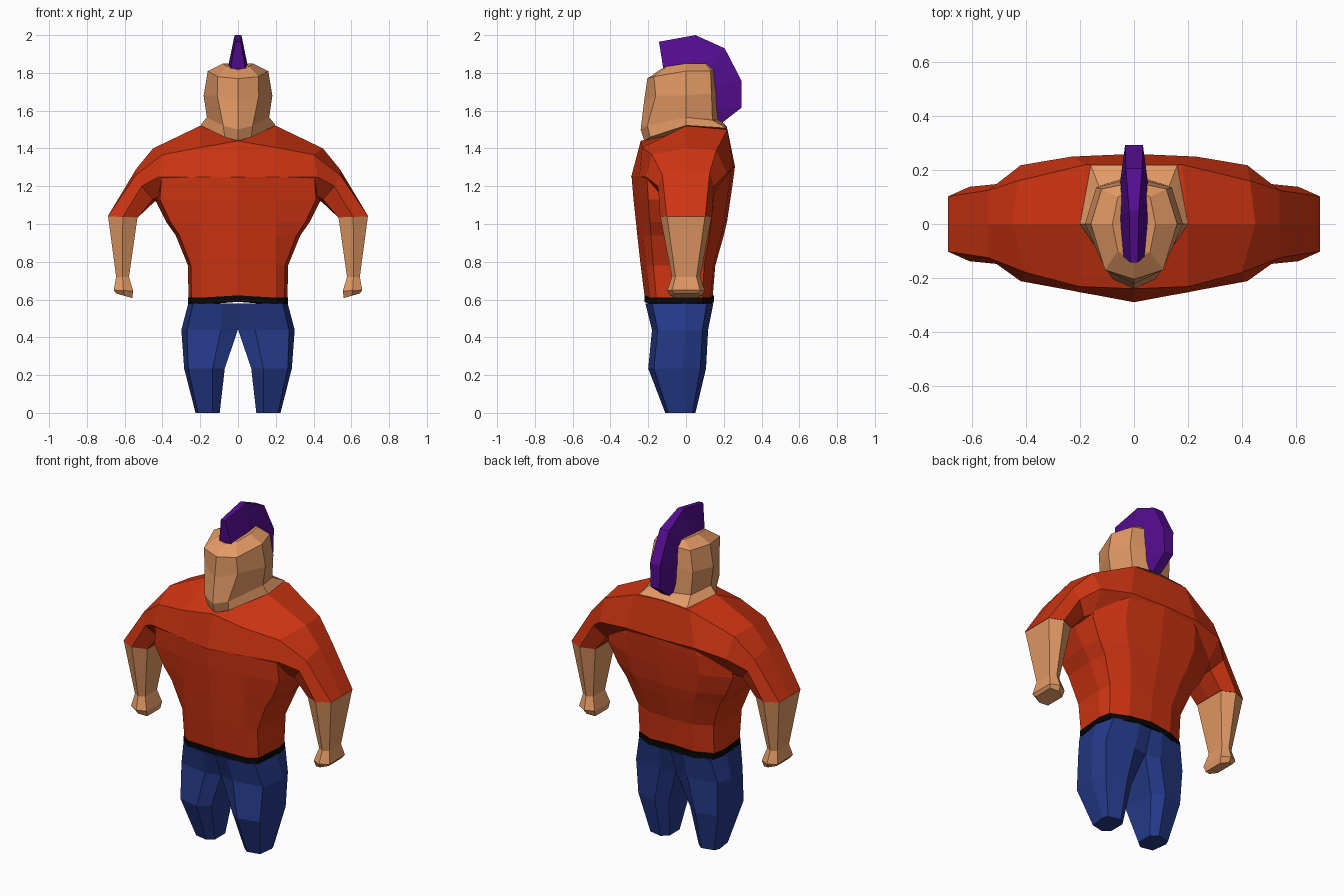
import bpy, bmesh


def material(name, rgb):
    m = bpy.data.materials.new(name)
    m.diffuse_color = (*rgb, 1)
    return m


SHIRT = material("red_cloth", (0.62, 0.035, 0.006))
SKIN = material("skin", (0.76, 0.32, 0.13))
DENIM = material("blue_denim", (0.018, 0.042, 0.25))
HAIR = material("purple_hair", (0.09, 0.004, 0.28))
BLACK = material("black_leather", (0.002, 0.002, 0.002))


def loft(name, rings, mat, closed=True, caps=(True, True)):
    """Skin the +x half of a part through its rings, then mirror it."""
    bm = bmesh.new()
    vs = [[bm.verts.new(p) for p in r] for r in rings]
    n = len(vs[0])
    for a, b in zip(vs, vs[1:]):
        for i in range(n if closed else n - 1):
            j = (i + 1) % n
            bm.faces.new((a[i], a[j], b[j], b[i]))
    if caps[0]:
        bm.faces.new(vs[0])
    if caps[1]:
        bm.faces.new(vs[-1])
    bmesh.ops.mirror(bm, geom=bm.verts[:] + bm.edges[:] + bm.faces[:],
                     axis='X', merge_dist=0.0002)
    bmesh.ops.recalc_face_normals(bm, faces=bm.faces[:])
    me = bpy.data.meshes.new(name)
    bm.to_mesh(me)
    bm.free()
    me.materials.append(mat)
    ob = bpy.data.objects.new(name, me)
    bpy.context.collection.objects.link(ob)
    return ob


# Torso: half rings from waist to chest (z, half width, front y, back y)
def torso_ring(z, w, f, b, lift=0.0):
    return [(0, f, z + lift), (0.20, 0.88 * f, z), (0.94 * w, 0.72 * f, z), (w, 0.02, z),
            (0.94 * w, 0.62 * b, z), (0.55 * w, 0.93 * b, z), (0, b, z + lift)]


loft("torso", [torso_ring(*r) for r in (
    (0.60, 0.262, -0.217, 0.14),
    (0.78, 0.265, -0.24, 0.155),
    (0.94, 0.33, -0.258, 0.20),
    (1.01, 0.38, -0.265, 0.217),
    (1.13, 0.44, -0.278, 0.235),
    (1.25, 0.43, -0.288, 0.252),
    (1.30, 0.40, -0.25, 0.258))], SHIRT, closed=False)

# Belt
loft("belt", [torso_ring(z, 0.265, -0.221, 0.148, 0.012) for z in (0.576, 0.61)],
     BLACK, closed=False)


# Rings of eight for the arms, starting at the outer side, front first
def arm_ring(x0, x1, ry, z_out, z_in, flat=0.74):
    xm, zm = (x0 + x1) / 2, (z_out + z_in) / 2
    half = [(x1, -flat * ry, z_out), (xm, -ry, zm), (x0, -flat * ry, z_in)]
    back = [(x, -y, z) for x, y, z in reversed(half)]
    return [(x1, 0, z_out)] + half + [(x0, 0, z_in)] + back


# Shoulders and sleeves: sections from the centre line outwards
centre = [(0, 0, 1.50), (0, -0.24, 1.44), (0, -0.29, 1.25), (0, -0.20, 1.15),
          (0, 0, 1.12), (0, 0.18, 1.15), (0, 0.26, 1.30), (0, 0.215, 1.51)]
collar = [(0.20, 0, 1.52), (0.20, -0.232, 1.405), (0.23, -0.247, 1.25), (0.23, -0.18, 1.15),
          (0.23, 0, 1.12), (0.23, 0.15, 1.15), (0.23, 0.25, 1.30), (0.18, 0.22, 1.50)]
deltoid = [(0.45, 0, 1.40), (0.40, -0.18, 1.367), (0.42, -0.212, 1.25), (0.41, -0.13, 1.15),
           (0.40, 0, 1.12), (0.41, 0.14, 1.15), (0.42, 0.218, 1.27), (0.43, 0.16, 1.39)]
upper = [(0.54, 0, 1.29), (0.54, -0.125, 1.26), (0.51, -0.148, 1.20), (0.45, -0.11, 1.13),
         (0.44, 0, 1.12), (0.45, 0.11, 1.13), (0.51, 0.148, 1.20), (0.54, 0.125, 1.27)]
cuff = arm_ring(0.53, 0.69, 0.138, 1.04, 1.035)
loft("shoulders_and_sleeves", [centre, collar, deltoid, upper, cuff], SHIRT,
     caps=(False, True))

# Forearms and fists
loft("forearms_and_fists", [
    arm_ring(0.532, 0.688, 0.136, 1.042, 1.037),
    arm_ring(0.577, 0.645, 0.075, 0.72, 0.72),
    arm_ring(0.555, 0.658, 0.10, 0.65, 0.645),
    arm_ring(0.56, 0.645, 0.082, 0.632, 0.608)], SKIN)


# Trousers (z, inner x, outer x, front y, back y, fullness of the inner corners)
def leg_ring(z, x0, x1, f, b, k):
    w, m = x1 - x0, (f + b) / 2
    h = (b - f) / 2
    side = [(x0, k), (x0 + 0.3 * w, 1), (x0 + 0.9 * w, 0.8)]
    return ([(x, m - t * h, z) for x, t in side] + [(x1, m + 0.03, z)]
            + [(x, m + t * h, z) for x, t in reversed(side)])


loft("trousers", [leg_ring(*r) for r in (
    (0.00, 0.097, 0.225, -0.11, 0.05, 0.6),
    (0.235, 0.07, 0.285, -0.20, 0.106, 0.7),
    (0.44, 0.001, 0.30, -0.18, 0.117, 0.85),
    (0.58, 0.001, 0.263, -0.215, 0.145, 1.0))], DENIM)

# Head and neck: half rings from the chin and collar to the crown
loft("head", [
    [(0, -0.22, 1.44), (0.07, -0.19, 1.46), (0.20, 0, 1.522), (0.16, 0.218, 1.507), (0, 0.218, 1.515)],
    [(0, -0.24, 1.50), (0.078, -0.205, 1.52), (0.165, 0, 1.565), (0.13, 0.14, 1.55), (0, 0.18, 1.55)],
    [(0, -0.222, 1.65), (0.11, -0.16, 1.68), (0.182, 0, 1.68), (0.14, 0.135, 1.69), (0, 0.172, 1.70)],
    [(0, -0.205, 1.77), (0.108, -0.17, 1.78), (0.16, 0, 1.81), (0.12, 0.13, 1.81), (0, 0.155, 1.82)],
    [(0, -0.14, 1.815), (0.06, -0.10, 1.835), (0.08, 0, 1.85), (0.06, 0.10, 1.85), (0, 0.13, 1.845)]],
    SKIN, closed=False)

# Mohawk: (outer y, z, half width, inner y, z, half width) along the crest
crest = [(-0.143, 1.965, 0.014, -0.12, 1.82, 0.04),
         (0.05, 2.00, 0.018, 0.02, 1.82, 0.055),
         (0.205, 1.93, 0.03, 0.11, 1.80, 0.055),
         (0.293, 1.76, 0.033, 0.13, 1.72, 0.055),
         (0.293, 1.615, 0.03, 0.14, 1.61, 0.05),
         (0.19, 1.535, 0.025, 0.15, 1.54, 0.035)]
loft("mohawk", [[(0, yo, zo), (wo, yo, zo), (wi, yi, zi), (0, yi, zi)]
                for yo, zo, wo, yi, zi, wi in crest], HAIR, closed=False)
